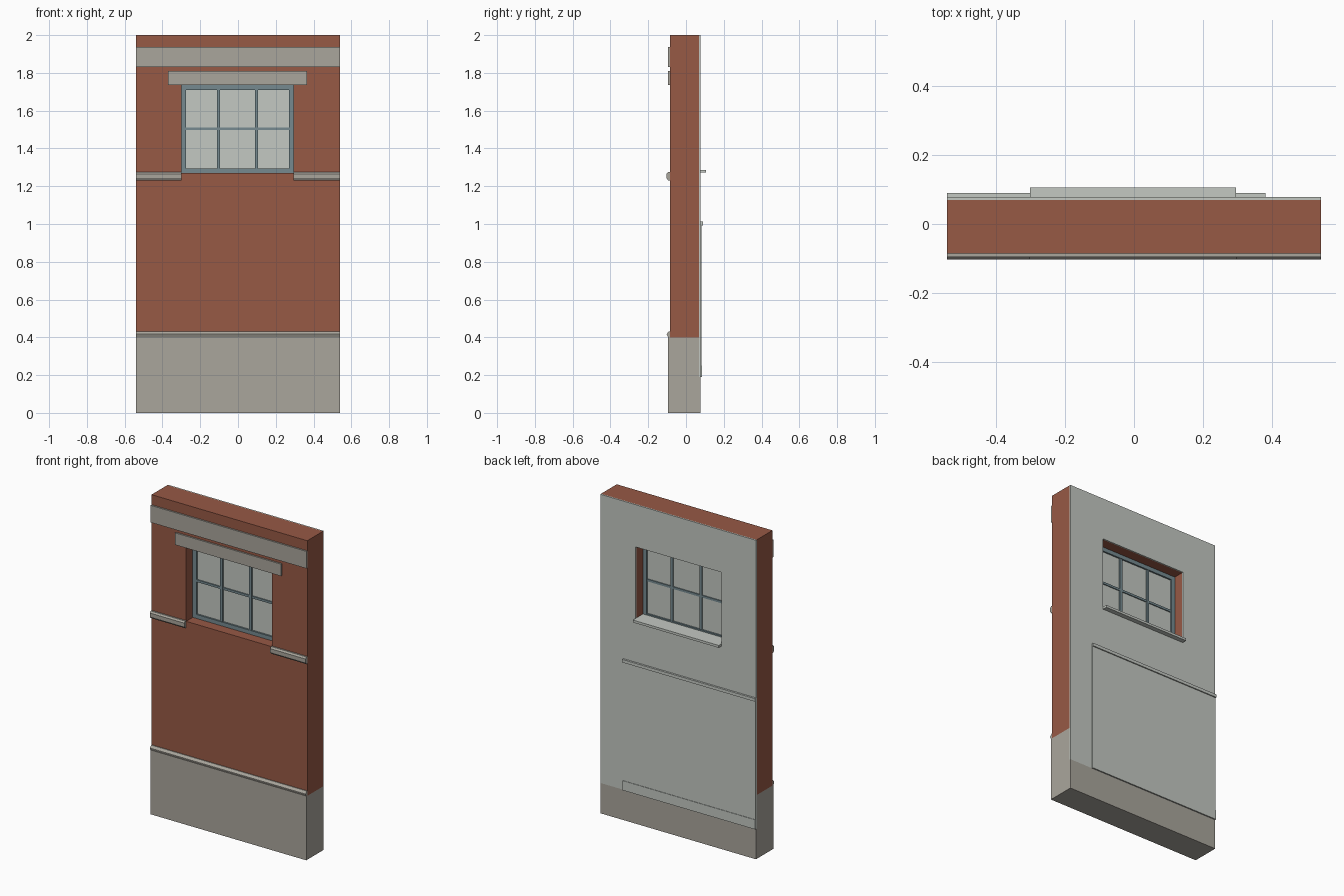
import bpy, bmesh

if "Cube" in bpy.data.objects:
    bpy.data.objects.remove(bpy.data.objects["Cube"], do_unlink=True)


def material(name, r, g, b):
    m = bpy.data.materials.new(name)
    m.use_nodes = True
    m.diffuse_color = (r, g, b, 1)
    m.node_tree.nodes["Principled BSDF"].inputs["Base Color"].default_value = (r, g, b, 1)
    return m


brick = material("red brick", 0.31, 0.10, 0.06)
stone = material("warm grey stone", 0.40, 0.38, 0.335)
plaster = material("pale plaster", 0.55, 0.58, 0.54)
steel = material("blue grey frame", 0.18, 0.255, 0.28)


def finish(name, bm, mat):
    bmesh.ops.recalc_face_normals(bm, faces=bm.faces)
    mesh = bpy.data.meshes.new(name)
    bm.to_mesh(mesh)
    bm.free()
    mesh.materials.append(mat)
    ob = bpy.data.objects.new(name, mesh)
    bpy.context.collection.objects.link(ob)
    return ob


def extrude_x(name, profile, x0, x1, mat):
    """Closed (y, z) profile swept along x."""
    bm = bmesh.new()
    a = [bm.verts.new((x0, y, z)) for y, z in profile]
    b = [bm.verts.new((x1, y, z)) for y, z in profile]
    bm.faces.new(a)
    bm.faces.new(b)
    n = len(profile)
    for i in range(n):
        j = (i + 1) % n
        bm.faces.new((a[i], a[j], b[j], b[i]))
    return finish(name, bm, mat)


def box(name, x0, x1, y0, y1, z0, z1, mat):
    return extrude_x(name, [(y0, z0), (y1, z0), (y1, z1), (y0, z1)], x0, x1, mat)


def ring(name, outer, inner, y0, y1, mat):
    """Slab with a rectangular hole; rectangles are (x0, x1, z0, z1)."""
    bm = bmesh.new()

    def loop(rect, y):
        x0, x1, z0, z1 = rect
        return [bm.verts.new((x, y, z)) for x, z in ((x0, z0), (x1, z0), (x1, z1), (x0, z1))]

    loops = [loop(outer, y0), loop(outer, y1), loop(inner, y1), loop(inner, y0)]
    for k in range(4):
        a, b = loops[k], loops[(k + 1) % 4]
        for i in range(4):
            j = (i + 1) % 4
            bm.faces.new((a[i], a[j], b[j], b[i]))
    return finish(name, bm, mat)


W = 0.54                                # half width of the wall
FRONT, INNER, BACK = -0.085, 0.07, 0.078
opening = (-0.30, 0.295, 1.27, 1.735)
glazing = (-0.275, 0.27, 1.295, 1.71)

# Wall layers and stone base
ring("brick_wall", (-W, W, 0.4, 2.0), opening, FRONT, INNER, brick)
ring("plaster_lining", (-W, W, 0.19, 2.0), opening, INNER, BACK, plaster)
extrude_x("stone_base", [(-0.095, 0), (BACK, 0), (BACK, 0.19), (INNER, 0.19),
                         (INNER, 0.4), (-0.095, 0.4)], -W, W, stone)

# Front stone trim
extrude_x("base_moulding", [(FRONT, 0.4), (-0.095, 0.4), (-0.102, 0.414),
                            (-0.102, 0.418), (-0.09, 0.432), (FRONT, 0.432)], -W, W, stone)
box("upper_band", -W, W, -0.095, FRONT, 1.83, 1.937, stone)
box("window_lintel", -0.37, 0.365, -0.095, FRONT, 1.735, 1.81, stone)
sill_profile = [(FRONT, 1.23), (-0.094, 1.23), (-0.103, 1.243), (-0.103, 1.265),
                (-0.095, 1.275), (FRONT, 1.275)]
extrude_x("sill_band_right", sill_profile, -W, opening[0], stone)
extrude_x("sill_band_left", sill_profile, opening[1], W, stone)

# Window
ring("window_frame", opening, glazing, -0.02, 0.005, steel)
box("window_pane", glazing[0], glazing[1], -0.009, -0.005, glazing[2], glazing[3], plaster)
for side, x in (("right", -0.103), ("left", 0.098)):
    box("glazing_bar_" + side, x - 0.009, x + 0.009, -0.017, 0.002, glazing[2], glazing[3], steel)
box("glazing_bar_cross", glazing[0], glazing[1], -0.016, 0.001, 1.497, 1.511, steel)
box("inner_sill", opening[0], opening[1], 0.005, 0.105, 1.272, 1.287, plaster)

# Inner wainscot
box("wainscot_panel", -W, 0.38, BACK, 0.083, 0.19, 1.0, plaster)
box("skirting_board", -W, 0.38, BACK, 0.086, 0.19, 0.25, plaster)
box("wainscot_rail", -W, 0.38, BACK, 0.09, 0.993, 1.012, plaster)
